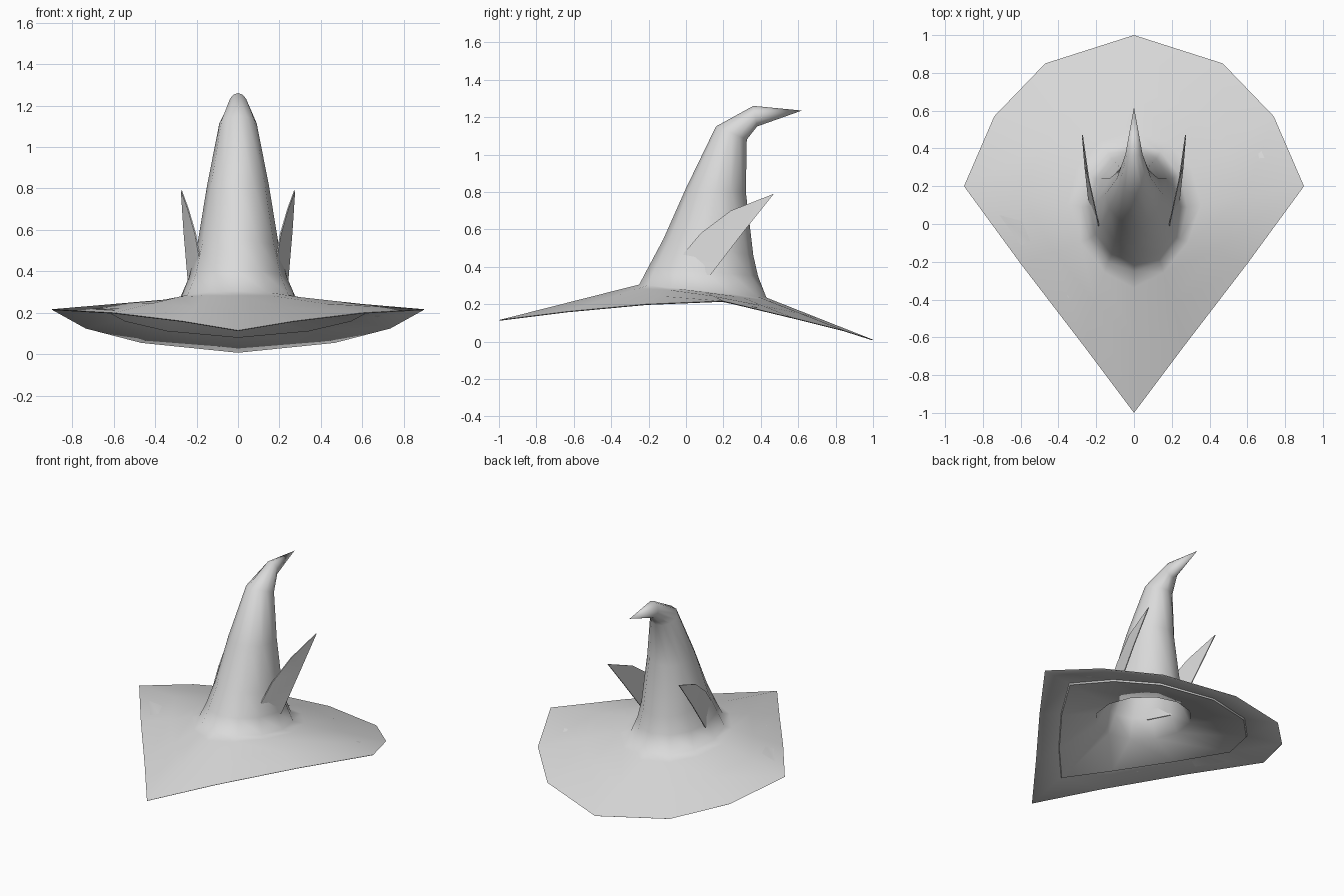
import bpy, bmesh, math
from mathutils import Vector

if "Cube" in bpy.data.objects:
    bpy.data.objects.remove(bpy.data.objects["Cube"])

felt = bpy.data.materials.new("grey_felt")
felt.diffuse_color = (0.7, 0.7, 0.7, 1)
felt.use_nodes = True
felt.node_tree.nodes["Principled BSDF"].inputs["Base Color"].default_value = felt.diffuse_color


def finish(bm, name, angle):
    bmesh.ops.recalc_face_normals(bm, faces=bm.faces)
    me = bpy.data.meshes.new(name)
    bm.to_mesh(me)
    bm.free()
    ob = bpy.data.objects.new(name, me)
    bpy.context.collection.objects.link(ob)
    me.materials.append(felt)
    bpy.ops.object.select_all(action='DESELECT')
    ob.select_set(True)
    bpy.context.view_layer.objects.active = ob
    bpy.ops.object.shade_smooth_by_angle(angle=math.radians(angle))
    return ob


# Cone sections: front y, front z, back y, back z, half width
sections = [
    (-0.25, 0.305, 0.43, 0.235, 0.28),
    (-0.20, 0.40, 0.385, 0.35, 0.235),
    (-0.12, 0.55, 0.36, 0.46, 0.20),
    (0.00, 0.82, 0.32, 0.80, 0.15),
    (0.16, 1.15, 0.325, 1.08, 0.09),
    (0.36, 1.26, 0.38, 1.15, 0.045),
]
tip = Vector((0, 0.62, 1.235))

# Brim outline, right half from the front point to the back
half = [(0, -1, 0.115), (0.27, -0.64, 0.16), (0.6, -0.21, 0.2),
        (0.9, 0.2, 0.217), (0.74, 0.57, 0.128), (0.47, 0.85, 0.058), (0, 1, 0.01)]
rim = [Vector(p) for p in half] + [Vector((-x, y, z)) for x, y, z in half[-2:0:-1]]
N = len(rim)


def section(s, scale=1.0):
    yf, zf, yb, zb, w = s
    mid = Vector((0, (yf + yb) / 2, (zf + zb) / 2))
    axis = Vector((0, (yf - yb) / 2, (zf - zb) / 2))
    side = Vector((w, 0, 0))
    return [mid + scale * (axis * math.cos(a) + side * math.sin(a))
            for a in (2 * math.pi * i / N for i in range(N))]


base = section(sections[0])


def brim(t, drop=0.0):
    return [a.lerp(b, t) - Vector((0, 0, drop)) for a, b in zip(base, rim)]


# Outer cone and brim top, brim underside with a raised lining, then cone inside
loops = [section(s) for s in reversed(sections)]
loops += [brim(t) for t in (0.12, 0.5, 1.0)]
loops += [brim(0.99, 0.005), brim(0.62, 0.006), brim(0.61, 0.018), brim(0.0, 0.018)]
loops += [section(s, 0.94) for s in sections[1:-1]]

bm = bmesh.new()
rings = [[bm.verts.new(p) for p in loop] for loop in loops]
for a, b in zip(rings, rings[1:]):
    for i in range(N):
        j = (i + 1) % N
        bm.faces.new((a[i], a[j], b[j], b[i]))
top = bm.verts.new(tip)
for i in range(N):
    bm.faces.new((top, rings[0][(i + 1) % N], rings[0][i]))
bm.faces.new(rings[-1])
finish(bm, "pointed_hat", 60)

# Leaf-shaped fins, one on each side of the cone
leaf = [(0.17, -0.09, 0.38), (0.205, 0.08, 0.58), (0.24, 0.24, 0.70),
        (0.273, 0.47, 0.79), (0.26, 0.31, 0.59), (0.24, 0.13, 0.355)]
for name, sx in (("right_fin", 1), ("left_fin", -1)):
    bm = bmesh.new()
    layers = [[bm.verts.new((sx * (x + d), y, z)) for x, y, z in leaf]
              for d in (-0.003, 0.003)]
    n = len(leaf)
    for L in layers:
        for k in ((0, 1, 4, 5), (1, 2, 4), (2, 3, 4)):
            bm.faces.new([L[i] for i in k])
    for i in range(n):
        j = (i + 1) % n
        bm.faces.new((layers[0][i], layers[0][j], layers[1][j], layers[1][i]))
    finish(bm, name, 30)
